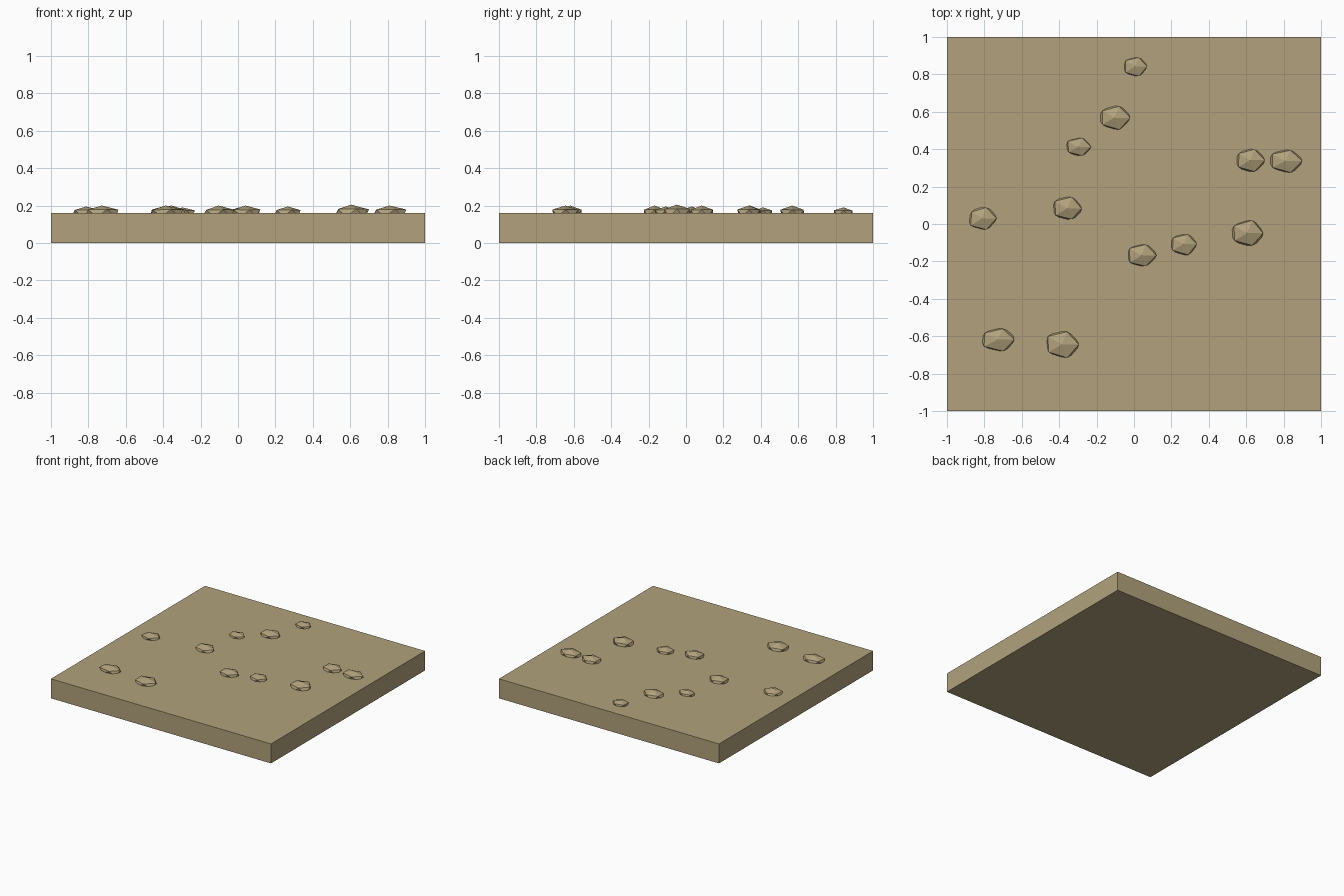
import bpy
import bmesh
import random
from mathutils import Vector

random.seed(4)
default = bpy.data.objects.get("Cube")
if default:
    bpy.data.objects.remove(default, do_unlink=True)

SLAB_TOP = 0.16


def make_material(name, color):
    mat = bpy.data.materials.new(name)
    mat.use_nodes = True
    mat.diffuse_color = color
    mat.node_tree.nodes["Principled BSDF"].inputs["Base Color"].default_value = color
    return mat


def add_object(name, bm, material):
    mesh = bpy.data.meshes.new(name)
    bm.to_mesh(mesh)
    bm.free()
    mesh.materials.append(material)
    obj = bpy.data.objects.new(name, mesh)
    bpy.context.scene.collection.objects.link(obj)
    return obj


def add_slab(material):
    bm = bmesh.new()
    bmesh.ops.create_cube(bm, size=1)
    bmesh.ops.scale(bm, vec=(2, 2, SLAB_TOP), verts=bm.verts)
    bmesh.ops.translate(bm, vec=(0, 0, SLAB_TOP / 2), verts=bm.verts)
    add_object("ground_slab", bm, material)


def add_stone(name, left, right, front, back, top, material):
    """Rough twenty-sided stone, half sunk in the slab, fitted to its outline."""
    bm = bmesh.new()
    bmesh.ops.create_icosphere(bm, subdivisions=1, radius=1)
    for v in bm.verts:
        v.co *= random.uniform(0.94, 1.06)
    # The outline is set by the exposed upper ring and the waist at slab level
    points = [v.co.copy() for v in bm.verts if v.co.z > 0]
    for e in bm.edges:
        a, b = (v.co for v in e.verts)
        if a.z * b.z < 0:
            points.append(a.lerp(b, a.z / (a.z - b.z)))
    low = Vector([min(p[i] for p in points) for i in range(3)])
    high = Vector([max(p[i] for p in points) for i in range(3)])
    for v in bm.verts:
        u = (v.co.x - low.x) / (high.x - low.x)
        w = (v.co.y - low.y) / (high.y - low.y)
        v.co = (left + u * (right - left),
                front + w * (back - front),
                SLAB_TOP + v.co.z / high.z * (top - SLAB_TOP))
    add_object(name, bm, material)


sand = make_material("sandy_earth", (0.445, 0.365, 0.205, 1))
add_slab(sand)

# Stone outlines: left, right, front, back, top height
stones = [
    (-.05, .07, .79, .89, .19),
    (-.18, -.02, .505, .63, .2),
    (-.36, -.23, .365, .46, .19),
    (.55, .7, .28, .4, .2),
    (.73, .9, .275, .395, .2),
    (-.43, -.28, .025, .145, .2),
    (-.88, -.735, -.03, .09, .195),
    (.525, .69, -.115, .02, .205),
    (.2, .335, -.165, -.055, .195),
    (-.03, .12, -.225, -.11, .2),
    (-.81, -.64, -.68, -.56, .2),
    (-.465, -.295, -.715, -.575, .2),
]
for number, bounds in enumerate(stones, 1):
    add_stone(f"stone_{number}", *bounds, sand)
